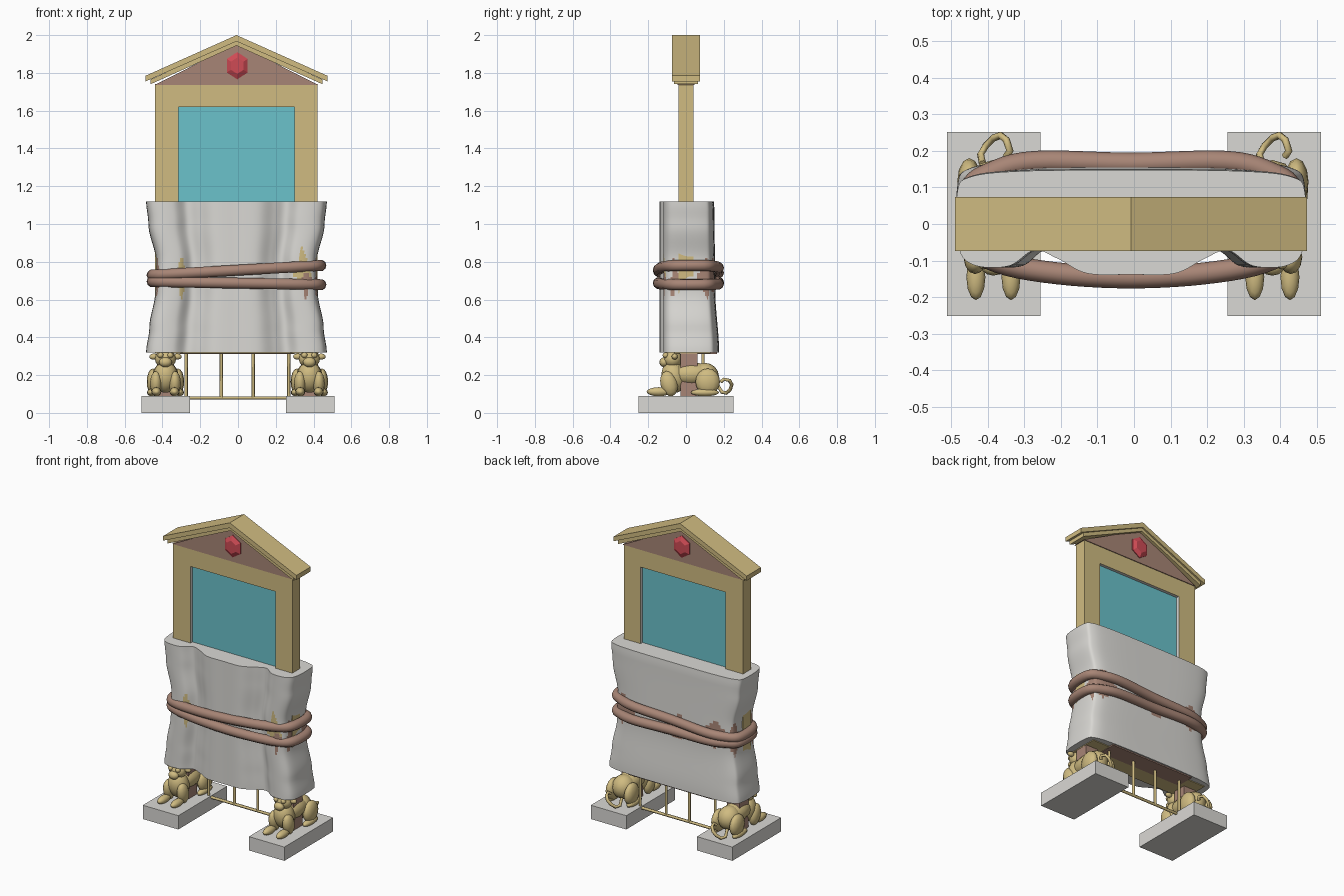
import bpy, bmesh, math
from mathutils import Vector

if "Cube" in bpy.data.objects:
    bpy.data.objects.remove(bpy.data.objects["Cube"])


def mat(name, rgb):
    m = bpy.data.materials.new(name)
    m.diffuse_color = (*rgb, 1)
    m.use_nodes = True
    m.node_tree.nodes["Principled BSDF"].inputs["Base Color"].default_value = m.diffuse_color
    return m


GOLD = mat("gold", (0.63, 0.50, 0.22))
BROWN = mat("brown", (0.39, 0.235, 0.18))
WHITE = mat("off_white", (0.70, 0.69, 0.66))
GLASS = mat("teal_glass", (0.145, 0.54, 0.60))
RED = mat("red", (0.62, 0.07, 0.09))


def finish(name, bm, mats, smooth=None):
    bmesh.ops.recalc_face_normals(bm, faces=bm.faces)
    me = bpy.data.meshes.new(name)
    bm.to_mesh(me)
    bm.free()
    ob = bpy.data.objects.new(name, me)
    bpy.context.collection.objects.link(ob)
    for m in mats:
        me.materials.append(m)
    if smooth:
        bpy.ops.object.select_all(action='DESELECT')
        ob.select_set(True)
        bpy.context.view_layer.objects.active = ob
        bpy.ops.object.shade_smooth_by_angle(angle=math.radians(smooth))
    return ob


def box(name, x0, x1, y0, y1, z0, z1, m):
    bm = bmesh.new()
    bmesh.ops.create_cube(bm, size=1)
    for v in bm.verts:
        v.co = (x1 if v.co.x > 0 else x0, y1 if v.co.y > 0 else y0, z1 if v.co.z > 0 else z0)
    return finish(name, bm, [m])


def prism(name, pts, y0, y1, m):
    """Extrude an (x, z) outline along y."""
    bm = bmesh.new()
    f = bm.faces.new([bm.verts.new((x, y0, z)) for x, z in pts])
    r = bmesh.ops.extrude_face_region(bm, geom=[f])
    for g in r['geom']:
        if isinstance(g, bmesh.types.BMVert):
            g.co.y = y1
    return finish(name, bm, [m])


def tube(name, pts, radius, m, cyclic=False, res=3):
    cu = bpy.data.curves.new(name, 'CURVE')
    cu.dimensions = '3D'
    cu.bevel_depth, cu.bevel_resolution, cu.use_fill_caps = radius, res, True
    sp = cu.splines.new('POLY')
    sp.points.add(len(pts) - 1)
    for p, c in zip(sp.points, pts):
        p.co = (*c, 1)
    sp.use_cyclic_u = cyclic
    sp.use_smooth = True
    cu.materials.append(m)
    ob = bpy.data.objects.new(name, cu)
    bpy.context.collection.objects.link(ob)
    bpy.ops.object.select_all(action='DESELECT')
    ob.select_set(True)
    bpy.context.view_layer.objects.active = ob
    bpy.ops.object.convert(target='MESH')


def loop(half, steps):
    """Mirror a half outline in x and resample it as a smooth closed loop."""
    pts = [Vector(p) for p in half] + [Vector((-x, y)) for x, y in half[-2:0:-1]]
    n, out = len(pts), []
    for i in range(n):
        a, b, c, d = (pts[(i + k) % n] for k in (-1, 0, 1, 2))
        for s in range(steps):
            t = s / steps
            out.append(0.5 * (2 * b + (c - a) * t + (2 * a - 5 * b + 4 * c - d) * t * t
                              + (3 * b - a - 3 * c + d) * t ** 3))
    return out


def lerp(table, z):
    for (z0, a), (z1, b) in zip(table, table[1:]):
        if z <= z1:
            t = max(0, (z - z0) / (z1 - z0))
            t = t * t * (3 - 2 * t)
            return a + (b - a) * t
    return table[-1][1]


CX = -0.008

# Upright frame with pale inner reveals, and the glass
bm = bmesh.new()
outer = [(-0.44, 0.33), (0.42, 0.33), (0.42, 1.74), (-0.44, 1.74)]
inner = [(-0.315, 0.45), (0.30, 0.45), (0.30, 1.62), (-0.315, 1.62)]
rings = [[bm.verts.new((x, y, z)) for x, z in o]
         for y, o in ((-0.04, outer), (0.04, outer), (0.04, inner), (-0.04, inner))]
for k in range(4):
    for i in range(4):
        j = (i + 1) % 4
        a, b = rings[k], rings[(k + 1) % 4]
        f = bm.faces.new((a[i], a[j], b[j], b[i]))
        f.material_index = 1 if k == 2 else 0
finish("upright_frame", bm, [GOLD, WHITE])
box("glass_pane", -0.315, 0.30, -0.02, 0.02, 0.45, 1.62, GLASS)

# Pitched roof, its stepped trim and the gable
def chevron(name, w, apex, eave, thick, y, m):
    prism(name, [(CX - w, eave), (CX, apex), (CX + w, eave),
                 (CX + w, eave - thick), (CX, apex - thick * 1.1), (CX - w, eave - thick)], -y, y, m)


chevron("roof", 0.481, 2.0, 1.785, 0.03, 0.074, GOLD)
chevron("roof_trim", 0.455, 1.972, 1.765, 0.025, 0.064, GOLD)
prism("gable", [(CX - 0.435, 1.735), (CX + 0.435, 1.735), (CX, 1.955)], -0.045, 0.045, BROWN)

# Hexagonal gem, showing on both faces of the gable
bm = bmesh.new()
levels = [(-0.065, 0.6), (-0.05, 1), (0.05, 1), (0.065, 0.6)]
gem = [[bm.verts.new((CX + 0.004 + 0.064 * s * math.sin(i * math.pi / 3), y,
                      1.838 + 0.072 * s * math.cos(i * math.pi / 3))) for i in range(6)]
       for y, s in levels]
for a, b in zip(gem, gem[1:]):
    for i in range(6):
        bm.faces.new((a[i], a[(i + 1) % 6], b[(i + 1) % 6], b[i]))
bm.faces.new(gem[0])
bm.faces.new(gem[-1])
finish("gem", bm, [RED])

# Draped cloth: one folded outline lofted upward and pinched at the waist
half = [(0, -0.138), (0.12, -0.135), (0.20, -0.095), (0.265, -0.072), (0.335, -0.115), (0.43, -0.112),
        (0.472, -0.06), (0.475, 0.09), (0.44, 0.135), (0.30, 0.152), (0, 0.155)]
outline = loop(half, 8)
width = [(0.32, 1.0), (0.45, 0.965), (0.64, 0.90), (0.80, 0.89), (1.0, 0.975), (1.12, 1.0)]
back = [(0.32, 1.13), (0.65, 1.0), (1.08, 0.97), (1.12, 0.95)]
# torn patches: side, centre, half width, top, bottom, material
patches = [("back", 0.36, 0.10, 0.83, 0.62, 1), ("back", -0.05, 0.10, 0.81, 0.62, 1),
           ("back", -0.31, 0.12, 0.83, 0.64, 1), ("side", -0.07, 0.04, 0.83, 0.60, 1),
           ("side", 0.11, 0.05, 0.83, 0.60, 1), ("front", -0.30, 0.03, 0.84, 0.60, 2),
           ("front", 0.34, 0.05, 0.88, 0.70, 2), ("front", 0.36, 0.03, 0.74, 0.59, 1)]
bm = bmesh.new()
rows = []
for r in range(41):
    z = 0.32 + 0.02 * r
    rows.append([bm.verts.new((CX + p.x * lerp(width, z), p.y * (lerp(back, z) if p.y > 0 else 1), z))
                 for p in outline])
for a, b in zip(rows, rows[1:]):
    for i in range(len(a)):
        j = (i + 1) % len(a)
        f = bm.faces.new((a[i], a[j], b[j], b[i]))
        c = f.calc_center_median()
        where = "side" if abs(c.x) > 0.41 else ("back" if c.y > 0 else "front")
        for side, mid, w, top, bot, idx in patches:
            d = abs((c.y if side == "side" else c.x) - mid) / w
            if side == where and d < 1 and bot + (0.72 - bot) * d < c.z < top - (top - 0.72) * d:
                f.material_index = idx
bm.faces.new(rows[-1])
bm.faces.new(rows[0])
finish("cloth", bm, [WHITE, BROWN, GOLD], 50)

# Underside of the lower body, seen below the cloth hem
box("lower_body", -0.44, 0.425, -0.06, 0.13, 0.315, 0.40, GOLD)
box("lower_back_panel", -0.31, 0.30, 0.045, 0.165, 0.312, 0.38, BROWN)

# Two ropes tied around the cloth
rope_half = [(0, -0.146), (0.20, -0.135), (0.36, -0.105), (0.435, -0.05), (0.44, 0.09),
             (0.38, 0.14), (0.26, 0.17), (0, 0.165)]
for name, z, tilt in (("upper_rope", 0.755, 0.025), ("lower_rope", 0.687, -0.008)):
    tube(name, [(CX + p.x, p.y, z + tilt * p.x / 0.44) for p in loop(rope_half, 5)], 0.03, BROWN, True)

# Rods between the feet
for i, x in enumerate((-0.275, -0.088, 0.08, 0.268)):
    tube(f"rod_{i + 1}", [(x, 0.09, 0.08), (x, 0.09, 0.35)], 0.009, GOLD, res=1)
tube("cross_rod", [(-0.275, 0.09, 0.08), (0.268, 0.09, 0.08)], 0.009, GOLD, res=1)


# Crouching lions on plinths
def lion(tag, cx):
    # centre, radii, pitch about x in degrees
    parts = [((0, 0.03, 0.205), (0.068, 0.125, 0.062), 0),        # trunk
             ((0, -0.065, 0.19), (0.066, 0.065, 0.085), 12),      # chest
             ((0, -0.07, 0.285), (0.056, 0.05, 0.048), 0),        # head
             ((0, -0.115, 0.268), (0.034, 0.026, 0.026), 0),      # muzzle
             ((0, 0.10, 0.19), (0.07, 0.075, 0.075), 0)]          # rump
    for s in (-1, 1):
        parts += [((s * 0.048, -0.145, 0.112), (0.026, 0.063, 0.024), 0),   # forepaw
                  ((s * 0.05, -0.09, 0.155), (0.032, 0.045, 0.068), 15),    # shoulder
                  ((s * 0.066, 0.115, 0.165), (0.033, 0.065, 0.07), 0),     # haunch
                  ((s * 0.074, 0.10, 0.108), (0.024, 0.075, 0.02), 0),      # hind foot
                  ((s * 0.062, -0.06, 0.298), (0.024, 0.016, 0.016), 0),    # ear
                  ((s * 0.026, -0.108, 0.305), (0.016, 0.016, 0.015), 0)]   # brow
    bm = bmesh.new()
    for loc, rad, pitch in parts:
        r = bmesh.ops.create_uvsphere(bm, u_segments=12, v_segments=8, radius=1)
        a = math.radians(pitch)
        for v in r['verts']:
            x, y, z = (v.co[k] * rad[k] for k in range(3))
            v.co = (cx + loc[0] + x, loc[1] + y * math.cos(a) - z * math.sin(a),
                    loc[2] + y * math.sin(a) + z * math.cos(a))
    finish(f"{tag}_lion", bm, [GOLD], 60)
    tail = [(-0.03, 0.165, 0.15), (-0.035, 0.19, 0.11), (-0.02, 0.215, 0.105), (0.0, 0.235, 0.125),
            (0.02, 0.242, 0.15), (0.035, 0.23, 0.172), (0.045, 0.20, 0.178), (0.035, 0.185, 0.165)]
    tube(f"{tag}_tail", [(cx + x, y, z) for x, y, z in tail], 0.01, GOLD, res=1)


for tag, s in (("left", -1), ("right", 1)):
    a, b = sorted((s * 0.255, s * 0.511))
    box(f"{tag}_plinth", a, b, -0.252, 0.252, 0, 0.09, WHITE)
    cx = s * 0.381 - 0.003
    box(f"{tag}_post", cx - 0.045, cx + 0.045, -0.03, 0.06, 0.09, 0.34, BROWN)
    lion(tag, cx)
